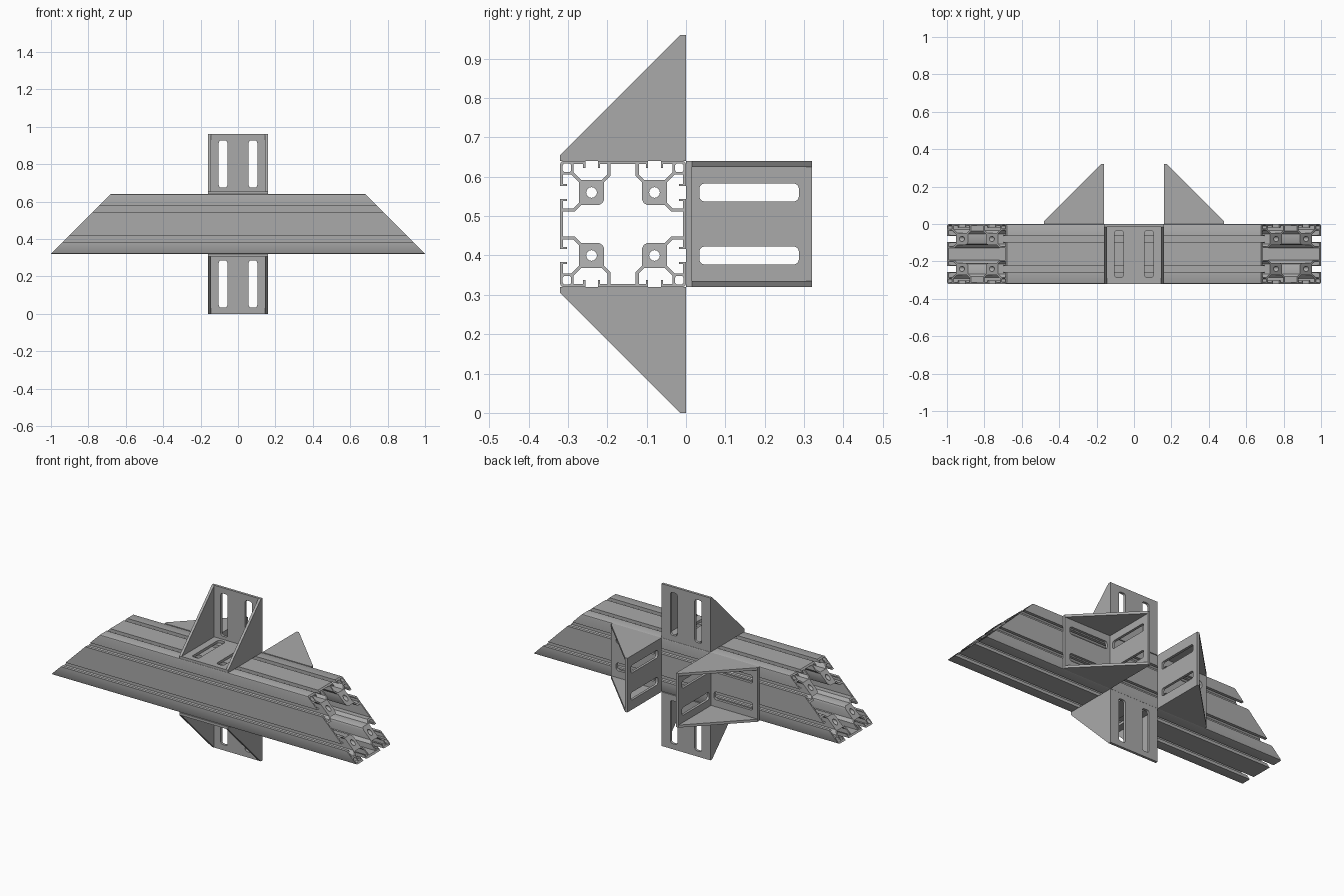
import bpy, bmesh, math
from mathutils import Matrix, Vector

if "Cube" in bpy.data.objects:
    bpy.data.objects.remove(bpy.data.objects["Cube"])

HALF = 0.16      # half of the beam's section and of a bracket's width
LEG = 0.32       # bracket leg length
T = 0.015        # plate thickness
MM = 0.004       # unit used for the beam's section

metal = bpy.data.materials.new("grey_metal")
metal.use_nodes = True
GREY = (0.4, 0.4, 0.4, 1)
metal.diffuse_color = GREY
metal.node_tree.nodes["Principled BSDF"].inputs["Base Color"].default_value = GREY


def frame(a, b, c, origin=(0, 0, 0)):
    m = Matrix((a, b, c)).transposed().to_4x4()
    m.translation = Vector(origin)
    return m


def arc(cx, cy, r, start, sweep, n):
    return [(cx + r * math.cos(start + sweep * i / n),
             cy + r * math.sin(start + sweep * i / n)) for i in range(n + 1)]


def rounded(x0, y0, x1, y1, r, n=4):
    q = math.pi / 2
    centres = [(x1 - r, y1 - r), (x0 + r, y1 - r), (x0 + r, y0 + r), (x1 - r, y0 + r)]
    return [p for i, (x, y) in enumerate(centres) for p in arc(x, y, r, i * q, q, n)]


def rect(x0, y0, x1, y1):
    return [(x0, y0), (x1, y0), (x1, y1), (x0, y1)]


def add_prism(bm, regions, depth, matrix):
    """Fill each region (outline plus holes), weld them and extrude the sheet."""
    tmp = bmesh.new()
    for loops in regions:
        edges = []
        for loop in loops:
            vs = [tmp.verts.new((x, y, 0)) for x, y in loop]
            edges += [tmp.edges.new((v, vs[i - 1])) for i, v in enumerate(vs)]
        bmesh.ops.triangle_fill(tmp, edges=edges, use_beauty=True, normal=(0, 0, 1))
    bmesh.ops.remove_doubles(tmp, verts=tmp.verts[:], dist=0.0001)
    tmp.verts.index_update()
    low = [bm.verts.new(matrix @ v.co) for v in tmp.verts]
    high = [bm.verts.new(matrix @ (v.co + Vector((0, 0, depth)))) for v in tmp.verts]
    for f in tmp.faces:
        ids = [v.index for v in f.verts]
        bm.faces.new([low[i] for i in reversed(ids)])
        bm.faces.new([high[i] for i in ids])
    for e in tmp.edges:
        if len(e.link_faces) == 1:
            i, j = e.verts[0].index, e.verts[1].index
            bm.faces.new((low[i], low[j], high[j], high[i]))
    tmp.free()


def finish(bm, name):
    bmesh.ops.recalc_face_normals(bm, faces=bm.faces[:])
    mesh = bpy.data.meshes.new(name)
    bm.to_mesh(mesh)
    bm.free()
    mesh.materials.append(metal)
    ob = bpy.data.objects.new(name, mesh)
    bpy.context.collection.objects.link(ob)
    bpy.ops.object.select_all(action='DESELECT')
    ob.select_set(True)
    bpy.context.view_layer.objects.active = ob
    bpy.ops.object.shade_smooth_by_angle(angle=math.radians(30))


# Slotted beam: half of one corner cell, measured from the outer corner
half_cell = [(26.8, 26.8), (28, 24.5), (28, 13.5), (32, 9.5), (32, 2), (40, 2), (40, 0),
             (24, 0), (24, 4.5), (25.5, 4.5), (25.5, 2), (30, 2), (30, 8.5), (26.5, 12),
             (13.4, 12), (8.5, 7.1), (8.5, 2), (14.5, 2), (14.5, 4.5), (16, 4.5), (16, 0),
             (2, 0), (0.6, 0.6)]
outline = half_cell + [(q, p) for p, q in half_cell[-2:0:-1]]
bore = arc(20, 20, 3.4, 0, math.tau * 15 / 16, 15)
corner_tube = rounded(1.6, 1.6, 7, 7, 1.5, 3)
cells = [[[(sy * (HALF - p * MM), sz * (HALF - q * MM)) for p, q in loop]
          for loop in (outline, bore, corner_tube)]
         for sy in (-1, 1) for sz in (-1, 1)]
bm = bmesh.new()
add_prism(bm, cells, 2, frame((0, 1, 0), (0, 0, 1), (1, 0, 0), (-1, -HALF, 0.48)))
# Mitre both ends at 45 degrees
for v in bm.verts:
    v.co.x = math.copysign(1.32 - v.co.z, v.co.x)
finish(bm, "slotted_beam")


# Corner brackets: two slotted plates joined by two triangular cheeks
def bracket(name, place):
    bm = bmesh.new()
    inner = HALF - T

    def plate(y0, y1, s0, s1):
        slots = [rounded(x - 0.023, s0, x + 0.023, s1, 0.014) for x in (-0.08, 0.08)]
        return [[rect(-inner, y0, inner, y1)] + slots]

    add_prism(bm, plate(-LEG, -T, -0.287, -0.034), T, place)
    upright = frame((1, 0, 0), (0, 0, 1), (0, -1, 0))
    add_prism(bm, plate(0, LEG, 0.034, 0.287), T, place @ upright)
    cheek = [(0, 0), (LEG, 0), (LEG, T), (T, LEG), (0, LEG)]
    for s in (-1, 1):
        side = frame((0, -1, 0), (0, 0, 1), (-s, 0, 0), (s * HALF, 0, 0))
        add_prism(bm, [[cheek]], T, place @ side)
    finish(bm, name)


for name, up, z in (("top_bracket", 1, 0.64), ("bottom_bracket", -1, 0.32)):
    bracket(name, frame((1, 0, 0), (0, 1, 0), (0, 0, up), (0, 0, z)))
for name, s in (("back_left_bracket", 1), ("back_right_bracket", -1)):
    bracket(name, frame((0, 0, 1), (-s, 0, 0), (0, 1, 0), (s * HALF, 0, 0.48)))
